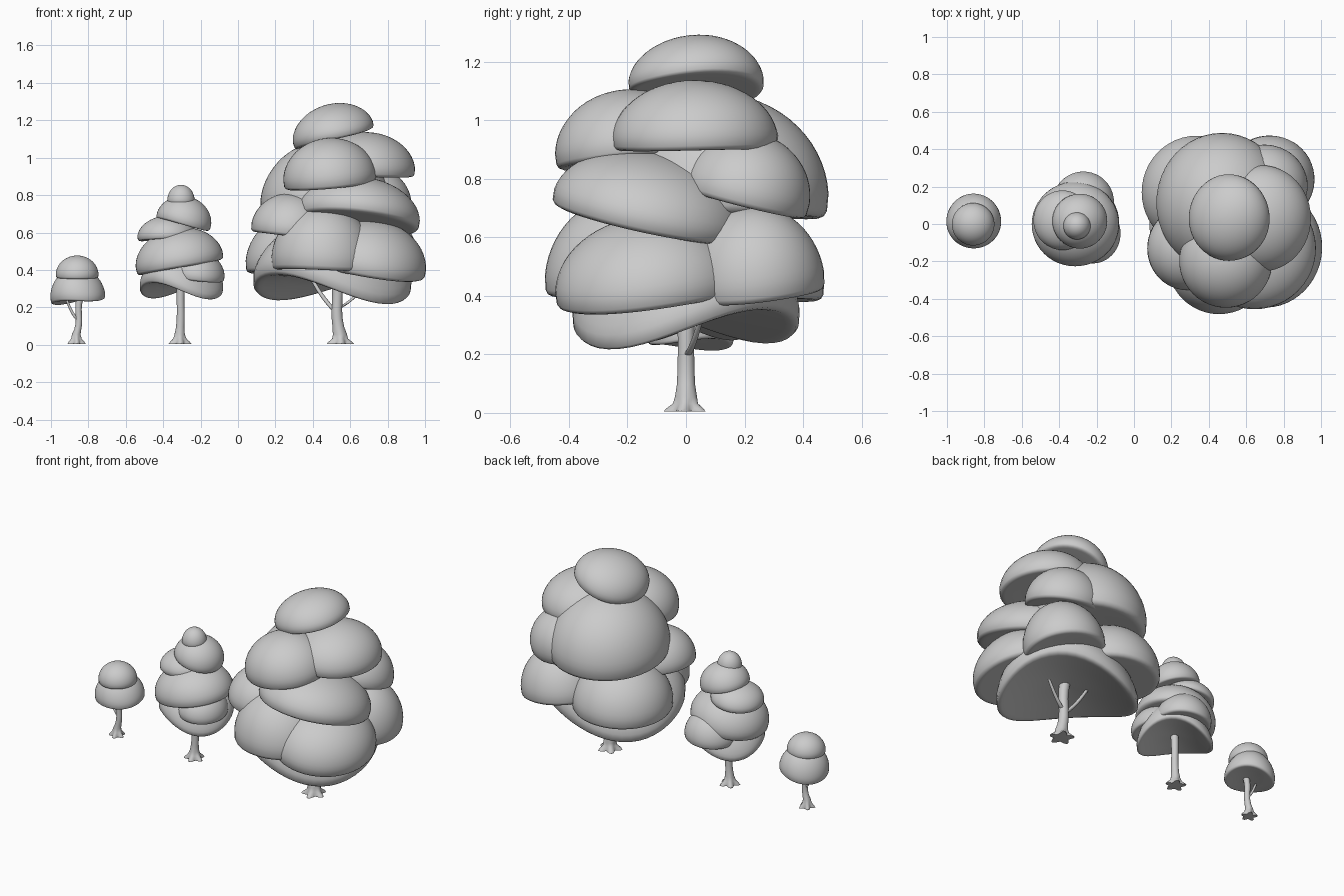
import bpy, bmesh, math
from mathutils import Vector, Matrix

if "Cube" in bpy.data.objects:
    bpy.data.objects.remove(bpy.data.objects["Cube"])

grey = bpy.data.materials.new("plain_grey")
grey.use_nodes = True
grey.diffuse_color = (0.6, 0.6, 0.6, 1)
grey.node_tree.nodes["Principled BSDF"].inputs["Base Color"].default_value = (0.6, 0.6, 0.6, 1)


def finish(bm, name, angle):
    bmesh.ops.recalc_face_normals(bm, faces=bm.faces)
    mesh = bpy.data.meshes.new(name)
    bm.to_mesh(mesh)
    bm.free()
    mesh.materials.append(grey)
    obj = bpy.data.objects.new(name, mesh)
    bpy.context.collection.objects.link(obj)
    bpy.ops.object.select_all(action='DESELECT')
    obj.select_set(True)
    bpy.context.view_layer.objects.active = obj
    bpy.ops.object.shade_smooth_by_angle(angle=math.radians(angle))


def loft(bm, rings):
    """Bridge matching vertex rings and close both ends."""
    loops = [[bm.verts.new(p) for p in ring] for ring in rings]
    for a, b in zip(loops, loops[1:]):
        for i in range(len(a)):
            j = (i + 1) % len(a)
            bm.faces.new((a[i], a[j], b[j], b[i]))
    bm.faces.new(loops[0])
    bm.faces.new(loops[-1])


# Half-dome profile: rounded top, rolled lip, flat underside
PROFILE = [(math.cos(math.radians(a)), .14 + .86 * math.sin(math.radians(a)))
           for a in range(89, -1, -6)]
PROFILE += [(.99, .07), (.965, .025), (.92, .003), (.87, 0), (.6, .01), (.3, .01), (.01, .01)]


def dome(name, centre, rx, ry, h, slope_x=0, slope_y=0, bend=0.05):
    """Foliage clump; slopes are degrees of rise, bend droops the two diagonal ends."""
    turn = (Matrix.Rotation(math.radians(-slope_x), 3, 'Y')
            @ Matrix.Rotation(math.radians(slope_y), 3, 'X'))
    rings = []
    for r, z in PROFILE:
        ring = []
        for i in range(48):
            t = math.tau * i / 48
            u, v = r * math.cos(t), r * math.sin(t)
            p = Vector((u * rx, v * ry, z * h - bend * rx * (u - v) ** 2 / 2))
            ring.append(turn @ p + Vector(centre))
        rings.append(ring)
    bm = bmesh.new()
    loft(bm, rings)
    finish(bm, name, 60)


def limb(name, path, roots=0):
    """Tapered stem through (x, y, z, radius); roots is the depth of the foot lobes."""
    bm = bmesh.new()
    rings = []
    for k, (x, y, z, r) in enumerate(path):
        lobe = roots * max(0, 1 - k / 3)
        ring = []
        for i in range(30):
            t = math.tau * i / 30
            q = r * (1 + lobe * math.cos(5 * t + 1))
            ring.append((x + q * math.cos(t), y + q * math.sin(t), z))
        rings.append(ring)
    loft(bm, rings)
    finish(bm, name, 50)


def trunk(name, x, r, foot, top, lean):
    """Flared trunk with a lobed foot, swaying to a lean at the top."""
    path = [(x, 0, .005, foot), (x, 0, .015, foot * .95), (x, 0, .032, foot * .68),
            (x, 0, .055, r * 1.15)]
    for k in range(1, 9):
        f = k / 8
        sway = lean * f + .25 * lean * math.sin(f * math.tau)
        path.append((x + sway, 0, .055 + (top - .055) * f, r * (1 - .15 * math.sin(f * math.pi))))
    limb(name, path, .28)


def branch(name, start, end, r):
    """Thin limb that curves upward from the trunk."""
    a, b = Vector(start), Vector(end)
    path = []
    for k in range(7):
        f = k / 6
        p = a.lerp(b, f)
        path.append((p.x, p.y, p.z - .015 * math.sin(f * math.pi), r * (1 - .35 * f)))
    limb(name, path)


# Small tree
trunk("small_trunk", -.865, .02, .04, .27, .027)
branch("small_branch", (-.855, 0, .13), (-.92, 0, .25), .01)
dome("small_lower_clump", (-.855, .016, .243), .147, .147, .17, 6, 0, .16)
dome("small_top_clump", (-.86, 0, .357), .114, .114, .12, 0, 3, 0)

# Medium tree
trunk("medium_trunk", -.312, .024, .05, .36, .01)
dome("medium_base_clump", (-.302, .005, .328), .224, .218, .18, -1, 0, .42)
dome("medium_right_clump", (-.22, -.05, .35), .147, .16, .15, -4, 3)
dome("medium_back_clump", (-.27, .115, .345), .165, .165, .18, 2, -2)
dome("medium_wide_clump", (-.307, 0, .416), .237, .227, .21, 11, 0, .03)
dome("medium_left_clump", (-.38, .02, .57), .157, .16, .12, 5, 0)
dome("medium_upper_clump", (-.295, .015, .645), .149, .147, .15, -14, 0)
dome("medium_tip_clump", (-.305, -.01, .757), .073, .073, .098, 0, 0, 0)

# Large tree
trunk("large_trunk", .545, .033, .06, .4, -.03)
branch("large_left_branch", (.52, 0, .18), (.39, .04, .36), .016)
branch("large_right_branch", (.53, 0, .19), (.68, .05, .32), .013)
dome("large_base_clump", (.505, 0, .362), .425, .39, .31, -2, 0, .36)
dome("large_low_left_clump", (.335, .17, .39), .295, .303, .32, 0, 0)
dome("large_low_back_clump", (.72, .24, .41), .24, .237, .3, -8, 4)
dome("large_low_front_clump", (.455, -.205, .405), .278, .278, .34, 0, 0)
dome("large_low_right_clump", (.7, -.125, .39), .303, .32, .28, -7, 5)
dome("large_mid_left_clump", (.28, -.13, .58), .215, .225, .23, -7, 0, 0)
dome("large_mid_front_clump", (.635, -.135, .645), .335, .335, .25, -6, -12, 0)
dome("large_back_clump", (.47, .11, .69), .352, .375, .4, 0, -3)
dome("large_mid_back_clump", (.695, .195, .715), .232, .222, .245, -3, -14, 0)
dome("large_upper_front_clump", (.495, -.195, .855), .25, .25, .25, 6, 5, .02)
dome("large_upper_right_clump", (.68, .03, .9), .267, .285, .237, 0, 0, .03)
dome("large_top_clump", (.515, .035, 1.11), .222, .232, .178, 16, 1, .08)
